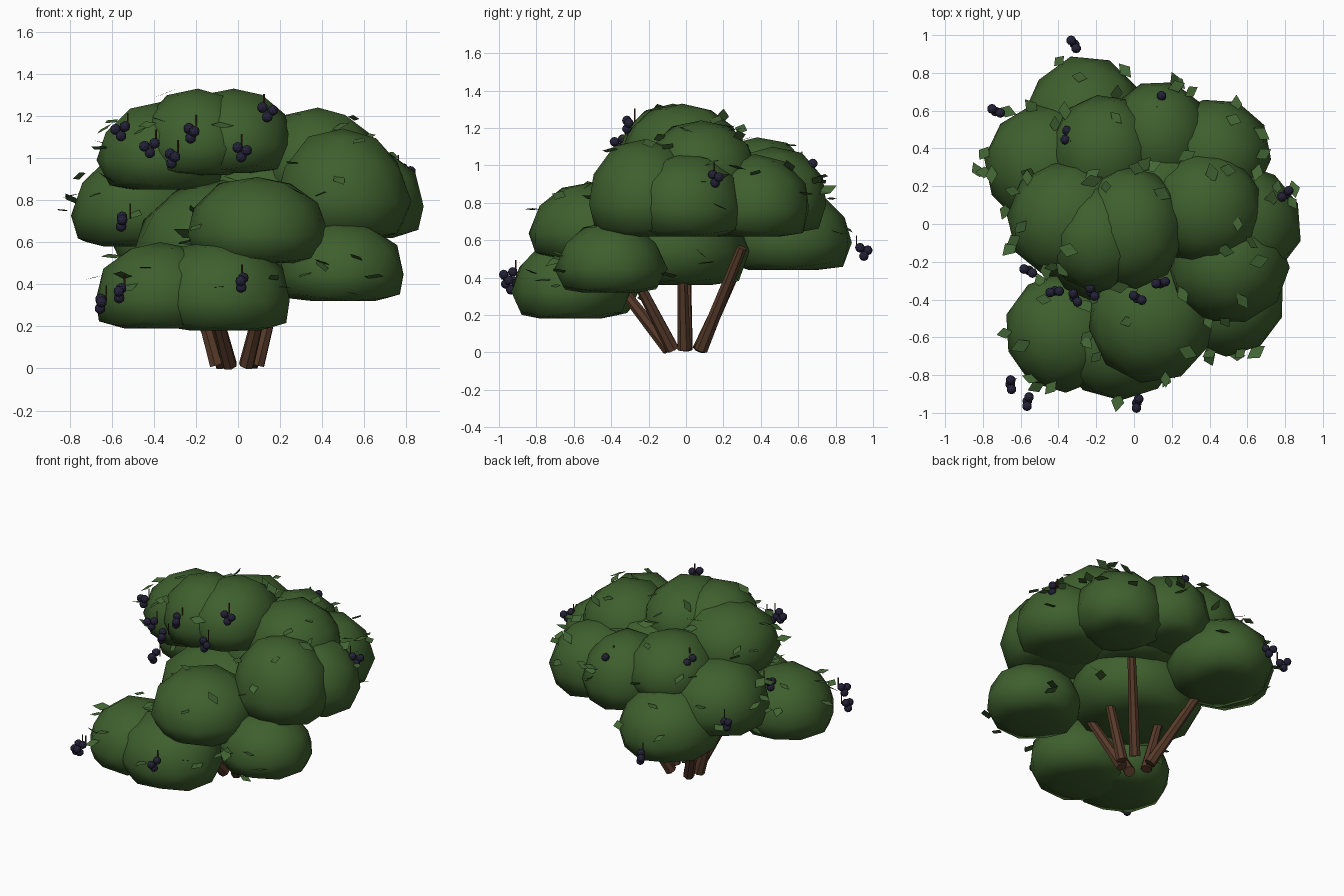
import bpy, bmesh, math, random
from mathutils import Vector, Matrix, Euler

if "Cube" in bpy.data.objects:
    bpy.data.objects.remove(bpy.data.objects["Cube"])

random.seed(4)


def material(name, rgb):
    m = bpy.data.materials.new(name)
    m.diffuse_color = (*rgb, 1)
    m.use_nodes = True
    m.node_tree.nodes["Principled BSDF"].inputs["Base Color"].default_value = m.diffuse_color
    return m


GREEN = material("foliage_green", (0.049, 0.116, 0.027))
LEAF = material("leaf_green", (0.055, 0.130, 0.034))
BARK = material("bark_brown", (0.095, 0.043, 0.023))
STALK = material("stalk_brown", (0.085, 0.030, 0.015))
BERRY = material("berry_purple", (0.018, 0.016, 0.040))


def finish(bm, name, mat, smooth=False):
    me = bpy.data.meshes.new(name)
    bm.to_mesh(me)
    bm.free()
    ob = bpy.data.objects.new(name, me)
    bpy.context.collection.objects.link(ob)
    me.materials.append(mat)
    if smooth:
        bpy.ops.object.select_all(action='DESELECT')
        ob.select_set(True)
        bpy.context.view_layer.objects.active = ob
        bpy.ops.object.shade_smooth_by_angle(angle=math.radians(85))
    return ob


def rod(bm, a, b, r1, r2, n):
    a, b = Vector(a), Vector(b)
    d = b - a
    mat = Matrix.Translation((a + b) / 2) @ d.to_track_quat('Z', 'Y').to_matrix().to_4x4()
    bmesh.ops.create_cone(bm, cap_ends=True, segments=n, radius1=r1, radius2=r2,
                          depth=d.length, matrix=mat)


# foliage puffs: centre x, y, radius x, radius y, bottom z, top z
PUFFS = [
    (-0.26, 0.53, 0.32, 0.35, 0.44, 0.88),    # low back
    (-0.47, 0.31, 0.32, 0.32, 0.58, 1.02),    # back left
    (-0.16, 0.38, 0.28, 0.30, 0.75, 1.15),    # upper back
    (0.13, 0.46, 0.27, 0.29, 0.64, 1.10),     # back right
    (0.43, 0.37, 0.29, 0.29, 0.62, 1.06),     # right back
    (0.38, 0.08, 0.30, 0.30, 0.80, 1.24),     # upper right
    (0.57, 0.00, 0.31, 0.31, 0.62, 1.07),     # right
    (0.50, -0.22, 0.31, 0.30, 0.62, 1.14),    # right front
    (0.49, -0.40, 0.30, 0.29, 0.32, 0.70),    # low right
    (0.09, -0.50, 0.33, 0.33, 0.50, 0.91),    # front middle
    (-0.37, -0.57, 0.31, 0.31, 0.19, 0.60),   # low front left
    (-0.08, -0.62, 0.33, 0.31, 0.18, 0.61),   # low front
    (-0.06, -0.06, 0.43, 0.39, 0.36, 0.90),   # core
    (0.12, 0.15, 0.34, 0.32, 0.62, 1.12),     # inner core
    (-0.35, 0.02, 0.31, 0.31, 0.85, 1.27),    # top left
    (-0.19, -0.07, 0.27, 0.29, 0.92, 1.33),   # top
    (-0.02, -0.02, 0.28, 0.32, 0.93, 1.33),   # top right
]
SHELLS = []
for i, (x, y, rx, ry, z0, z1) in enumerate(PUFFS):
    rz = (z1 - z0) / 1.5
    c = Vector((x, y, z1 - rz))
    SHELLS.append((c, Vector((rx, ry, rz))))
    bm = bmesh.new()
    bmesh.ops.create_icosphere(bm, subdivisions=2, radius=1.03)
    spin = Matrix.Rotation(random.uniform(0, 6.28), 3, 'Z')
    for v in bm.verts:
        p = spin @ v.co * random.uniform(0.98, 1.02)
        if p.z < 0:
            p.z *= 0.8
        p.z = max(min(p.z, 1.0), -0.5)          # flattened, rounded underside
        v.co = c + Vector((p.x * rx, p.y * ry, p.z * rz))
    finish(bm, f"foliage_puff_{i + 1}", GREEN, True)

# splayed woody stems
bm = bmesh.new()
for a, b in [((-0.07, 0.07, 0.015), (-0.32, 0.33, 0.58)),
             ((0.06, 0.08, 0.015), (0.27, 0.30, 0.56)),
             ((0.09, -0.01, 0.015), (0.20, -0.02, 0.45)),
             ((-0.10, 0.00, 0.015), (-0.22, 0.00, 0.45)),
             ((-0.04, -0.09, 0.015), (-0.13, -0.36, 0.36)),
             ((0.04, -0.07, 0.015), (0.14, -0.28, 0.42))]:
    rod(bm, a, b, 0.037, 0.027, 7)
finish(bm, "stems", BARK)

# loose diamond leaves just off the foliage surface
bm = bmesh.new()
count = 0
while count < 90:
    c, r = random.choice(SHELLS)
    d = Vector((random.gauss(0, 1), random.gauss(0, 1), random.uniform(-0.3, 1.0))).normalized()
    p = c + Vector([d[k] * r[k] * random.uniform(1.01, 1.14) for k in range(3)])
    if any(sum(((p[k] - q[k]) / s[k]) ** 2 for k in range(3)) < 1.0 for q, s in SHELLS):
        continue
    size = random.uniform(0.042, 0.060)
    rot = Euler((random.gauss(0, 0.3), random.gauss(0, 0.3), random.uniform(0, 6.28))).to_matrix()
    bm.faces.new([bm.verts.new(p + rot @ Vector((u * size, w * size, 0)))
                  for u, w in ((-1, 0), (0, -0.65), (1, 0), (0, 0.65))])
    count += 1
finish(bm, "leaves", LEAF)

# berry clusters with thin stalks set slightly inward
CLUSTERS = [(-0.56, -0.25, 1.13), (-0.42, -0.36, 1.05), (-0.31, -0.39, 1.00),
            (-0.22, -0.36, 1.12), (0.02, -0.39, 1.03), (0.14, -0.31, 1.22),
            (-0.65, -0.85, 0.31), (-0.56, -0.94, 0.36), (0.02, -0.95, 0.41),
            (-0.55, -0.14, 0.70), (-0.73, 0.60, 0.75), (-0.32, 0.95, 0.54),
            (0.13, 0.66, 0.99), (-0.36, 0.47, 1.03), (0.80, 0.16, 0.93)]
berries, stalks = bmesh.new(), bmesh.new()
for c in CLUSTERS:
    c = Vector(c)
    turn = Matrix.Rotation(random.uniform(0, 6.28), 3, 'Z')
    for off in ((-0.022, 0.012, 0.006), (0.022, -0.010, 0.020), (0.004, 0.004, -0.025)):
        bmesh.ops.create_icosphere(berries, subdivisions=2, radius=0.026,
                                   matrix=Matrix.Translation(c + turn @ Vector(off)))
    s = c - Vector((c.x, c.y, 0)).normalized() * 0.04
    rod(stalks, s + Vector((0, 0, 0.01)), s + Vector((0, 0, 0.085)), 0.004, 0.004, 5)
finish(berries, "berries", BERRY)
finish(stalks, "berry_stalks", STALK)
